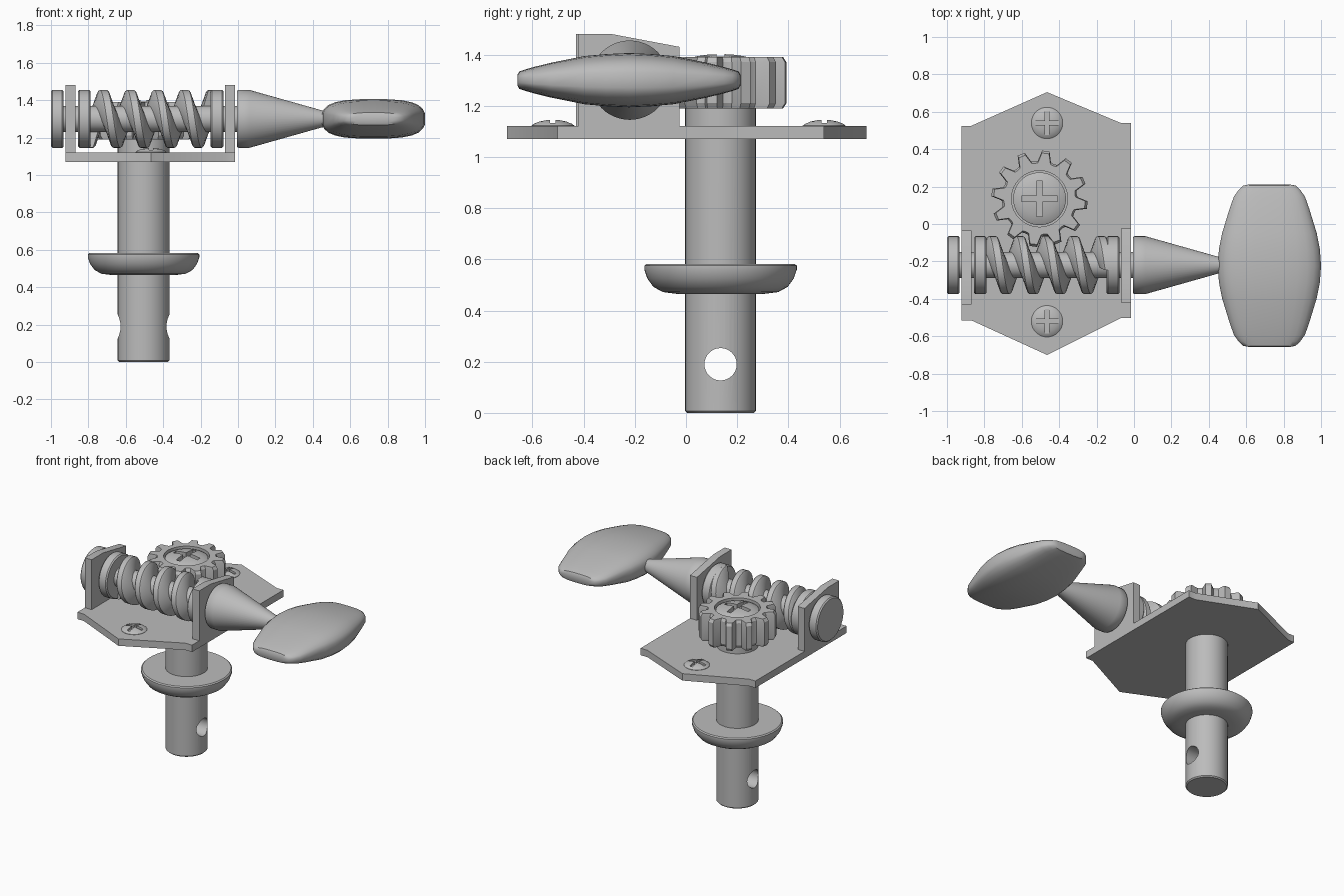
import bpy, bmesh, math
from mathutils import Vector

if "Cube" in bpy.data.objects:
    bpy.data.objects.remove(bpy.data.objects["Cube"])

metal = bpy.data.materials.new("satin_grey_metal")
metal.diffuse_color = (0.5, 0.5, 0.5, 1)
metal.use_nodes = True
metal.node_tree.nodes["Principled BSDF"].inputs["Base Color"].default_value = metal.diffuse_color


def smooth(ob, angle=35):
    bpy.ops.object.select_all(action='DESELECT')
    ob.select_set(True)
    bpy.context.view_layer.objects.active = ob
    bpy.ops.object.shade_smooth_by_angle(angle=math.radians(angle))


def loft(name, loops, angle=35):
    """Skin a list of equal-length point loops and cap both ends."""
    bm = bmesh.new()
    rings = [[bm.verts.new(p) for p in loop] for loop in loops]
    n = len(rings[0])
    for a, b in zip(rings, rings[1:]):
        for i in range(n):
            j = (i + 1) % n
            bm.faces.new((a[i], a[j], b[j], b[i]))
    bm.faces.new(rings[0])
    bm.faces.new(rings[-1])
    bmesh.ops.recalc_face_normals(bm, faces=bm.faces)
    me = bpy.data.meshes.new(name)
    bm.to_mesh(me)
    bm.free()
    me.materials.append(metal)
    ob = bpy.data.objects.new(name, me)
    bpy.context.collection.objects.link(ob)
    smooth(ob, angle)
    return ob


def lathe(name, profile, centre, axis='Z', n=48):
    """Revolve (radius, height) pairs about Z at (x, y) or X at (y, z)."""
    u, v = centre
    loops = []
    for r, h in profile:
        ring = []
        for i in range(n):
            t = math.tau * i / n
            a, b = u + r * math.cos(t), v + r * math.sin(t)
            ring.append((a, b, h) if axis == 'Z' else (h, a, b))
        loops.append(ring)
    return loft(name, loops)


def cut(ob, cutter):
    mod = ob.modifiers.new("cut", 'BOOLEAN')
    mod.operation, mod.solver, mod.object = 'DIFFERENCE', 'EXACT', cutter
    cutter.hide_render = True
    bpy.context.view_layer.objects.active = ob
    bpy.ops.object.modifier_apply(modifier=mod.name)
    bpy.data.objects.remove(cutter)
    smooth(ob)


def screw(name, x, y, r, z0, z1, z2, arm, w, depth):
    """Domed screw head with a cross-shaped recess."""
    d = z2 - z1
    head = lathe(name, [(r, z0), (r, z1), (r * .9, z1 + d * .3), (r * .65, z1 + d * .7),
                        (r * .35, z1 + d * .93), (r * .05, z2)], (x, y))
    cross = []
    for dx, dy in ((1, 0), (0, 1), (-1, 0), (0, -1)):
        for a, b in ((arm, -w), (arm, w), (w, w)):
            cross.append((x + a * dx - b * dy, y + a * dy + b * dx))
    cut(head, loft("cutter", [[(a, b, z) for a, b in cross] for z in (z2 - depth, z2 + .1)]))


PX, PY = -0.505, 0.135      # string post axis
WY, WZ = -0.22, 1.30        # worm axis

# string post with cross hole
post = lathe("string_post", [(.13, 0), (.138, .008), (.138, 1.34)], (PX, PY))
cut(post, lathe("cutter", [(.063, -1), (.063, 0)], (PY, .19), 'X'))

# bushing around the post
lathe("bushing", [(.17, .465), (.225, .472), (.262, .492), (.286, .525), (.298, .56),
                  (.298, .575), (.29, .582), (.13, .582)], (PX, PY), n=64)

# base plate with pointed ends
outline = [(-.465, .705), (-.07, .54), (-.015, .54), (-.015, -.503), (-.07, -.503),
           (-.465, -.70), (-.87, -.515), (-.922, -.515), (-.922, .525), (-.87, .525)]
loft("base_plate", [[(x, y, z) for x, y in outline] for z in (1.07, 1.12)])

# two upright ears carrying the worm
for name, x0, x1, dy in (("left_ear", -.922, -.868, 0), ("right_ear", -.07, -.015, .01)):
    side = [(-.43, 1.09), (-.43, 1.48), (-.30, 1.48), (-.035, 1.43), (-.035, 1.09)]
    loft(name, [[(x, y + dy, z) for y, z in side] for x in (x0, x1)])

# plate screws
for name, y in (("back_screw", .54), ("front_screw", -.52)):
    screw(name, -.465, y, .084, 1.11, 1.122, 1.145, .065, .011, .018)

# gear: toothed outline lofted upward, then stepped into a round pocket
tooth = [(-15, .2), (-10, .203), (-4.5, .258), (4.5, .258), (10, .203)]
teeth = [(math.radians(82.5 + 30 * k + a), r) for k in range(12) for a, r in tooth]


def gear_loop(z, scale=1, radius=None):
    return [(PX + (radius or r * scale) * math.cos(t),
             PY + (radius or r * scale) * math.sin(t), z) for t, r in teeth]


loft("gear", [gear_loop(1.19, .95), gear_loop(1.21), gear_loop(1.37), gear_loop(1.39, .95),
              gear_loop(1.39, radius=.15), gear_loop(1.35, radius=.15)], 25)
screw("gear_screw", PX, PY, .141, 1.33, 1.375, 1.402, .096, .016, .035)

# worm shaft with collars, ending in the cone toward the knob
shaft = []
for a, b in ((-1, -.932), (-.855, -.788), (-.147, -.077)):
    shaft += [(.07, a), (.147, a), (.155, a + .008), (.155, b - .008), (.147, b), (.07, b)]
shaft += [(.07, -.005), (.15, -.005), (.155, .003), (.155, .06), (.045, .45), (.04, .52)]
lathe("worm_shaft", shaft, (WY, WZ), 'X')

# helical worm thread
pitch, x_top = .145, -.72
section = [(-.05, .06), (-.024, .15), (-.018, .155), (.018, .155), (.024, .15), (.05, .06)]
steps = 36
first = int((-.80 - x_top) / pitch * steps)
last = int((-.135 - x_top) / pitch * steps)
thread = []
for i in range(first, last + 1):
    t = math.tau * i / steps
    x = x_top + pitch * i / steps
    thread.append([(x + dx, WY - r * math.sin(t), WZ + r * math.cos(t)) for dx, r in section])
loft("worm_thread", thread)

# knob: octagon-like sections lofted along y (position, half width, half thickness)
half = [(1.0, .105), (.985, .14, ), (.93, .165), (.85, .19), (.7, .213), (.4, .253), (.2, .27)]
thick = [.022, .034, .042, .052, .068, .094, .102]
spans = [(-s, w, t) for (s, w), t in zip(half, thick)] + [(0, .276, .106)]
spans += [(-s, w, t) for s, w, t in reversed(spans[:-1])]
quarter = [(1, .28), (.955, .5), (.87, .7), (.74, .84), (.55, .94), (.28, .99)]
ring = quarter + [(0, 1)] + [(-a, b) for a, b in reversed(quarter)]
ring += [(-a, -b) for a, b in ring]
loft("knob", [[(.724 + w * a, WY - .003 + .435 * s, WZ + t * b) for a, b in ring]
              for s, w, t in spans], 40)
